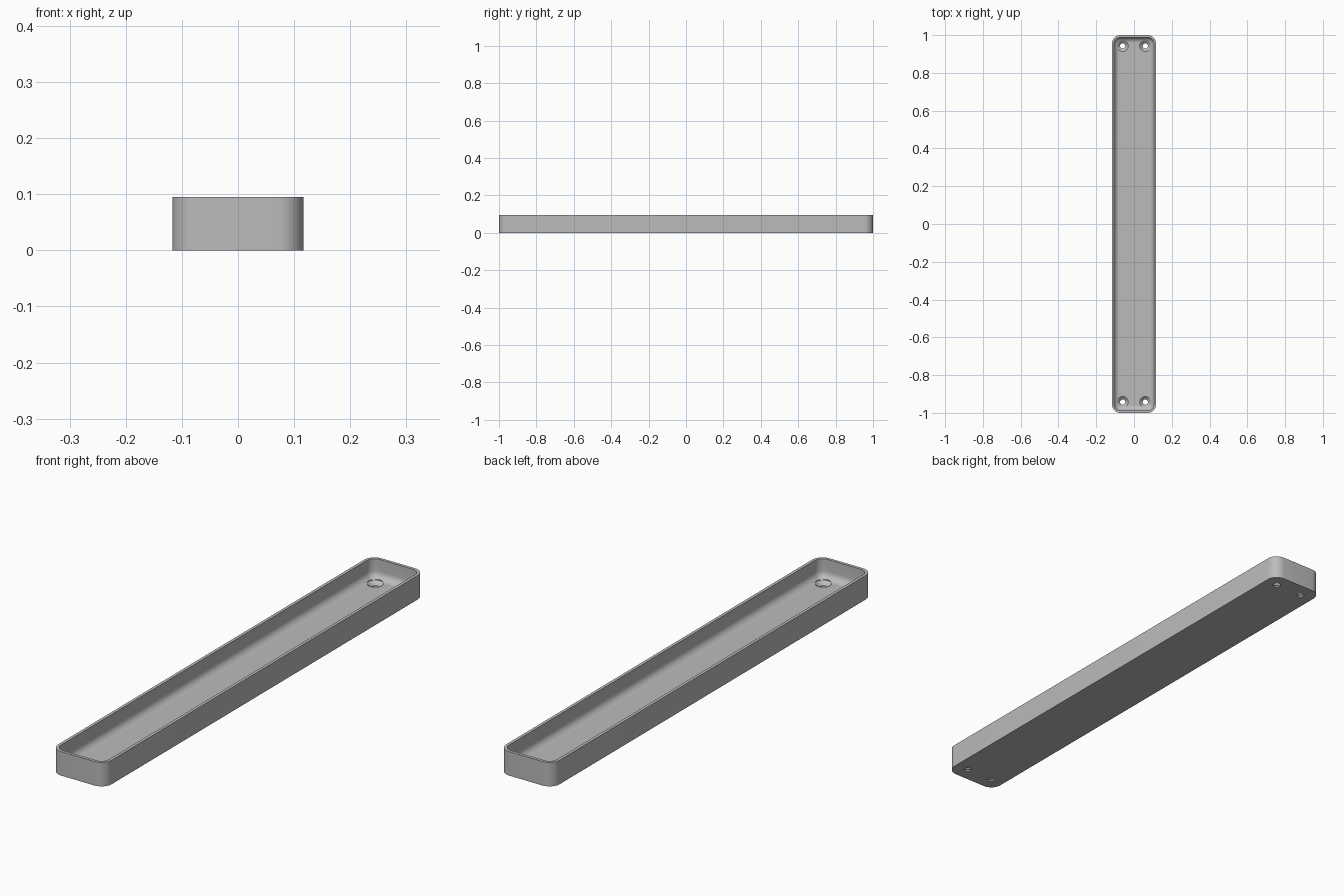
import bpy, bmesh, math

cube = bpy.data.objects.get("Cube")
if cube:
    bpy.data.objects.remove(cube)

HALF_X, HALF_Y, HEIGHT = 0.117, 1.0, 0.095
CORNER, WALL, FLOOR, FILLET = 0.045, 0.012, 0.02, 0.028

grey = bpy.data.materials.new("plain grey")
grey.use_nodes = True
colour = (0.5, 0.5, 0.5, 1)
grey.diffuse_color = colour
grey.node_tree.nodes["Principled BSDF"].inputs["Base Color"].default_value = colour


def make_object(name, bm):
    bmesh.ops.recalc_face_normals(bm, faces=bm.faces)
    mesh = bpy.data.meshes.new(name)
    bm.to_mesh(mesh)
    bm.free()
    mesh.materials.append(grey)
    obj = bpy.data.objects.new(name, mesh)
    bpy.context.collection.objects.link(obj)
    return obj


def rounded_rectangle(inset, steps=10):
    r = CORNER - inset
    points = []
    for i, (sx, sy) in enumerate([(1, 1), (-1, 1), (-1, -1), (1, -1)]):
        for k in range(steps + 1):
            a = math.pi / 2 * (i + k / steps)
            points.append((sx * (HALF_X - CORNER) + r * math.cos(a),
                           sy * (HALF_Y - CORNER) + r * math.sin(a)))
    return points


def circle(radius, steps=32):
    return [(radius * math.cos(math.tau * k / steps),
             radius * math.sin(math.tau * k / steps)) for k in range(steps)]


def loft(name, sections):
    """Skin a closed solid through (outline, height) sections."""
    bm = bmesh.new()
    loops = [[bm.verts.new((x, y, z)) for x, y in pts] for pts, z in sections]
    for a, b in zip(loops, loops[1:]):
        for i in range(len(a)):
            j = (i + 1) % len(a)
            bm.faces.new((a[i], a[j], b[j], b[i]))
    bm.faces.new(loops[0])
    bm.faces.new(loops[-1])
    return make_object(name, bm)


# Tray: outer wall, flat rim, inner wall and rounded floor edge
profile = [(0, 0), (0, HEIGHT), (WALL, HEIGHT)]
for k in range(9):
    a = math.pi / 2 * k / 8
    profile.append((WALL + FILLET * (1 - math.cos(a)),
                    FLOOR + FILLET * (1 - math.sin(a))))
tray = loft("tray", [(rounded_rectangle(i), z) for i, z in profile])

# Countersunk screw holes near the four corners
bpy.context.view_layer.objects.active = tray
tray.select_set(True)
for sx in (-1, 1):
    for sy in (-1, 1):
        cutter = loft("screw_hole_cutter", [
            (circle(0.014), -0.02), (circle(0.014), 0.006),
            (circle(0.03), FLOOR), (circle(0.03), 0.06)])
        cutter.location = (sx * 0.06, sy * 0.943, 0)
        cutter.hide_render = True
        cut = tray.modifiers.new("screw hole", "BOOLEAN")
        cut.operation = "DIFFERENCE"
        cut.solver = "EXACT"
        cut.object = cutter
        bpy.ops.object.modifier_apply(modifier=cut.name)
        bpy.data.objects.remove(cutter)

bpy.ops.object.shade_smooth_by_angle(angle=math.radians(30))
